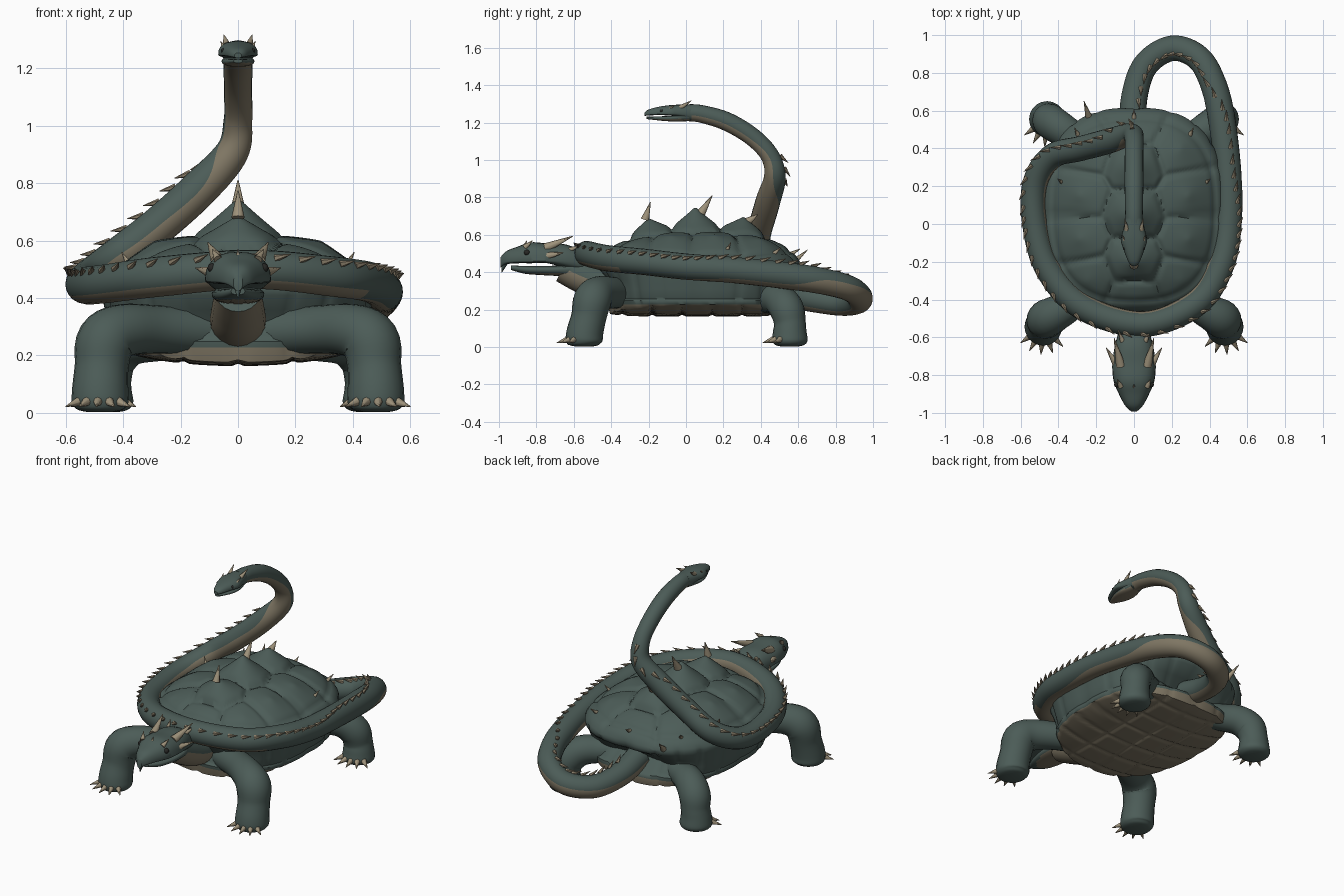
import bpy, bmesh, math
from mathutils import Vector

if "Cube" in bpy.data.objects:
    bpy.data.objects.remove(bpy.data.objects["Cube"])


def material(name, rgb):
    m = bpy.data.materials.new(name)
    m.use_nodes = True
    m.diffuse_color = (*rgb, 1)
    m.node_tree.nodes["Principled BSDF"].inputs["Base Color"].default_value = (*rgb, 1)
    return m


SKIN = material("dark green skin", (.072, .107, .096))
BELLY = material("brown belly", (.21, .18, .125))
HORN = material("tan horn", (.34, .285, .195))
SPIKE = material("brown spike", (.25, .205, .14))
EYE = material("dark eye", (.02, .02, .018))


def spline(pts, n):
    """Catmull-Rom samples through tuples of any length."""
    out = []
    for i in range(len(pts) - 1):
        p = [pts[max(0, min(len(pts) - 1, i + k))] for k in (-1, 0, 1, 2)]
        for s in range(n):
            t = s / n
            out.append([.5 * (2 * b + (c - a) * t + (2 * a - 5 * b + 4 * c - d) * t * t
                              + (3 * b - a - 3 * c + d) * t ** 3) for a, b, c, d in zip(*p)])
    return out + [list(pts[-1])]


def make(name, bm, mats, angle=40):
    bmesh.ops.recalc_face_normals(bm, faces=bm.faces)
    me = bpy.data.meshes.new(name)
    bm.to_mesh(me)
    bm.free()
    ob = bpy.data.objects.new(name, me)
    bpy.context.collection.objects.link(ob)
    for m in mats:
        me.materials.append(m)
    bpy.ops.object.select_all(action='DESELECT')
    ob.select_set(True)
    bpy.context.view_layer.objects.active = ob
    bpy.ops.object.shade_smooth_by_angle(angle=math.radians(angle))


def loft(name, rings, mats, rule=lambda c, j: 0, angle=40):
    """Skin closed rings; rule(face centre, column) picks the material."""
    bm = bmesh.new()
    vs = [[bm.verts.new(p) for p in r] for r in rings]
    n = len(vs[0])
    for a, b in zip(vs, vs[1:]):
        for j in range(n):
            f = bm.faces.new((a[j], a[(j + 1) % n], b[(j + 1) % n], b[j]))
            f.material_index = rule(f.calc_center_median(), j)
    for end in (vs[0], vs[-1]):
        f = bm.faces.new(end)
        f.material_index = rule(f.calc_center_median(), 0)
    make(name, bm, mats, angle)


def frames(samples, dorsals):
    """Position, radius, tangent and dorsal direction at each sample."""
    out = []
    for i, s in enumerate(samples):
        t = (Vector(samples[min(i + 1, len(samples) - 1)][:3]) - Vector(samples[max(i - 1, 0)][:3])).normalized()
        d = Vector(dorsals[i])
        out.append((Vector(s[:3]), s[3], t, (d - t * d.dot(t)).normalized()))
    return out


def tube(name, fr, mats, rule=lambda c, j: 0, n=20):
    rings = []
    for p, r, t, d in fr:
        side = t.cross(d)
        rings.append([p + r * (d * math.cos(a) + side * math.sin(a))
                      for a in (2 * math.pi * k / n for k in range(n))])
    loft(name, rings, mats, rule, 60)


def cones(name, items, mat, sides=8):
    """Spikes given as (base, tip, radius)."""
    bm = bmesh.new()
    for base, tip, r in items:
        base, tip = Vector(base), Vector(tip)
        q = (tip - base).to_track_quat('Z', 'Y').to_matrix().to_4x4()
        q.translation = (base + tip) / 2
        bmesh.ops.create_cone(bm, cap_ends=True, segments=sides, radius1=r, radius2=r * .08,
                              depth=(tip - base).length, matrix=q)
    make(name, bm, [mat], 50)


def both(items):
    return [((s * b[0], *b[1:]), (s * t[0], *t[1:]), r) for b, t, r in items for s in (1, -1)]


def power(v, e):
    return math.copysign(abs(v) ** e, v)


def head_part(name, sections, mats, rule=lambda c, j: 0, n=24):
    """Slightly boxy sections along y: (y, z, half width, height above, depth below)."""
    rings = []
    for y, z, w, up, down in spline(sections, 5):
        ring = []
        for k in range(n):
            c, s = math.cos(2 * math.pi * k / n), math.sin(2 * math.pi * k / n)
            ring.append((w * power(c, .8), y, z + (up if s > 0 else down) * power(s, .8)))
        rings.append(ring)
    loft(name, rings, mats, rule)


# Shell: one lofted body with peaked scutes, edge plates and a grooved underside
scutes = [(0, -.4, .02), (0, -.2, .085), (0, .05, .12), (0, .31, .085), (0, .53, .01)]
for s in (1, -1):
    scutes += [(s * .25, -.3, .02), (s * .29, -.08, .03), (s * .29, .15, .03), (s * .25, .4, .025)]
SEG = 160


def groove(d, w):
    return math.exp(-(d / w) ** 2)


def outline(a, r):
    return power(math.cos(a), .77) * .475 * r, power(math.sin(a), .77) * .535 * r + .075


def top_point(a, r):
    x, y = outline(a, r)
    z = .45 + .18 * max(0, 1 - r ** 2.5) ** .75 - .35 * x * x * (1 - r * r)
    near = sorted((math.hypot(x - sx, y - sy), h) for sx, sy, h in scutes)
    z += near[0][1] * max(0, 1 - near[0][0] / .17) ** 1.3
    z -= .014 * groove(near[1][0] - near[0][0], .03) + .012 * groove(r - .9, .025)
    return x, y, z


def wall_point(a, r, z):
    pinch = (.3 if a < math.pi else .12) * abs(math.sin(a)) ** 5 * max(0, 1 - abs(z - .32) / .08)
    x, y = outline(a, (r - .015 * groove(math.sin(a * 10) / 10, .035)) * (1 - pinch))
    return x, y, z


def floor_point(a, r):
    x, y = outline(a, r)
    row = (y + .1) % .16 - .08
    lines = max(groove(row, .013), groove(x, .013), groove(abs(x) - .19, .013))
    return x, y, .163 + .25 * x * x + .025 * r ** 6 + .009 * lines


angles = [2 * math.pi * k / SEG for k in range(SEG)]
rings = [[top_point(a, .01 + .99 * i / 40) for a in angles] for i in range(41)]
wall = [(1.01, .435), (1, .41), (.98, .36), (.96, .31), (.94, .268), (.93, .258), (.94, .248), (.925, .228)]
rings += [[wall_point(a, r, z) for a in angles] for r, z in wall]
rings += [[floor_point(a, .89 * (1 - i / 45) + .01) for a in angles] for i in range(46)]
loft("shell", rings, [SKIN, BELLY], lambda c, j: int(c.z < .232), 50)

# Shell spikes
cones("shell_spikes", [((0, -.22, .68), (0, -.19, .775), .023), ((0, .07, .7), (0, .14, .81), .028),
                       ((0, .33, .67), (0, .385, .71), .023), ((0, .55, .49), (0, .61, .525), .016),
                       ((-.24, .57, .45), (-.265, .65, .52), .018)]
      + both([((.37, .21, .5), (.405, .24, .56), .016), ((.29, .46, .49), (.315, .51, .535), .016)]), HORN)

# Snake tail: rear loop, sweep around the shell, then the raised neck
path = [(0, .48, .3, .075), (0, .66, .26, .07), (.06, .84, .235, .068), (.2, .93, .255, .068),
        (.34, .88, .31, .068), (.42, .74, .35, .07), (.465, .55, .38, .072), (.5, .25, .412, .07),
        (.5, 0, .43, .07), (.46, -.22, .455, .07), (.33, -.42, .475, .07), (.05, -.53, .5, .068),
        (-.27, -.44, .475, .07), (-.46, -.23, .45, .068), (-.53, .03, .445, .066), (-.52, .23, .465, .066),
        (-.43, .36, .535, .066), (-.28, .4, .65, .066), (-.13, .44, .785, .066), (-.02, .475, .91, .058),
        (0, .45, 1.02, .05), (0, .36, 1.12, .049), (0, .22, 1.205, .05), (0, .08, 1.247, .047), (0, 0, 1.253, .045)]
STEP = 8
samples = spline(path, STEP)
keys = []
for i, (x, y, z, r) in enumerate(path):
    if i < 6:                       # rear loop: up and towards the loop centre
        d = Vector(((.2 - x) * 2, (.68 - y) * 2, 1))
    elif i < 16:                    # around the shell: up and outward
        d = Vector((x, y, 0)).normalized() * (.4 if i < 8 else 1) + Vector((0, 0, .8))
    elif i < 19:                    # rising neck
        d = Vector((-.75, .25, .6))
    else:                           # curved neck
        d = Vector((-.15 * (i < 21), .3 + y, max(0, z - .9) * 2))
    keys.append(tuple(d.normalized()))
snake = frames(samples, spline(keys, STEP))


def snake_belly(c, j):
    front = c.z < .53 and c.y < (.1 if c.x < 0 else -.36) and abs(c.x + .02) > .07
    return int(6 <= j < (16 if front else 14))


tube("snake_tail", snake, [SKIN, BELLY], snake_belly)

spikes, run, last = [], 0, snake[0][0]
for p, r, t, d in snake:
    run += (p - last).length
    last = p
    if run > .055 and p.z < 1 and (p.y > .62 or p.z > .3):
        run = 0
        base = p + d * r * .94
        spikes.append((base + t * .012, base + d * .029 - t * .038, .014))
cones("snake_spikes", spikes, SPIKE, 6)

# Snake head
head_part("snake_head", [(.03, 1.252, .044, .044, .044), (-.04, 1.25, .06, .046, .02),
                         (-.09, 1.248, .069, .045, .01), (-.15, 1.248, .05, .036, .008),
                         (-.2, 1.246, .03, .024, .008), (-.222, 1.244, .012, .01, .008)], [SKIN])
head_part("snake_jaw", [(.02, 1.238, .042, .015, .03), (-.06, 1.226, .057, .012, .02),
                        (-.13, 1.224, .048, .01, .014), (-.21, 1.226, .015, .006, .007)],
          [SKIN, BELLY], lambda c, j: int(c.z < 1.22))
cones("snake_horns", both([((.038, -.03, 1.28), (.05, .03, 1.318), .014),
                           ((.05, -.09, 1.272), (.06, -.06, 1.295), .009)]), HORN)

# Legs and claws, mirrored left and right
front = [(.04, -.28, .28, .085), (.26, -.38, .29, .083), (.39, -.46, .288, .092), (.46, -.5, .25, .102),
         (.475, -.52, .16, .094), (.48, -.54, .08, .098), (.48, -.545, .035, .098), (.48, -.545, .012, .08),
         (.48, -.545, .003, .045)]
rear = [(.1, .36, .27, .08), (.28, .44, .26, .08), (.38, .5, .25, .088), (.44, .54, .2, .092),
        (.455, .555, .13, .085), (.46, .555, .08, .09), (.46, .555, .035, .095), (.46, .555, .012, .078),
        (.46, .555, .003, .045)]
for label, leg in (("front", front), ("rear", rear)):
    for side, s in (("left", 1), ("right", -1)):
        pts = [(s * x, y, z, r) for x, y, z, r in spline(leg, 5)]
        tube(f"{label}_{side}_leg", frames(pts, [(0, -1, 0)] * len(pts)), [SKIN])
        fx, fy = s * leg[-1][0], leg[-1][1]
        claws = []
        for k in range(-2, 3):
            a = math.radians(-90 + s * 5 + 25 * k)
            c, w = math.cos(a), math.sin(a)
            claws.append(((fx + c * .075, fy + w * .075, .045), (fx + c * .147, fy + w * .147, .022), .021))
        cones(f"{label}_{side}_claws", claws, HORN)

# Neck with brown throat
neck = spline([(0, -.3, .32, .1), (0, -.44, .335, .097), (0, -.55, .375, .09), (0, -.66, .425, .08)], 6)
tube("neck", frames(neck, [(0, 0, 1)] * len(neck)), [SKIN, BELLY], lambda c, j: int(5 <= j < 15))

# Head, lower jaw, beak, horns and eyes
head_part("head", [(-.55, .45, .075, .06, .05), (-.64, .46, .1, .088, .04), (-.74, .46, .115, .094, .012),
                   (-.83, .46, .108, .1, .012), (-.9, .46, .08, .077, .012), (-.96, .458, .048, .055, .015),
                   (-.992, .455, .016, .025, .03)], [SKIN])
head_part("lower_jaw", [(-.57, .415, .07, .04, .05), (-.66, .416, .09, .022, .038), (-.76, .414, .088, .02, .03),
                        (-.86, .416, .064, .018, .024), (-.935, .424, .024, .012, .012)],
          [SKIN, BELLY], lambda c, j: int(c.z < .395))
cones("beak", [((0, -.965, .47), (0, -.985, .4), .025)], SKIN)
cones("head_horns", both([((.07, -.75, .53), (.105, -.605, .593), .026), ((.085, -.755, .485), (.148, -.655, .505), .024),
                          ((.07, -.86, .535), (.09, -.82, .57), .016), ((.06, -.62, .52), (.085, -.56, .545), .014)])
      + [((0, -.87, .53), (0, -.85, .57), .012)], HORN)
bm = bmesh.new()
for s in (1, -1):
    for x, y, z, r in ((.09, -.85, .505, .016), (.05, -.13, 1.262, .009)):
        made = bmesh.ops.create_uvsphere(bm, u_segments=12, v_segments=8, radius=r)
        bmesh.ops.translate(bm, verts=made["verts"], vec=(s * x, y, z))
make("eyes", bm, [EYE])
